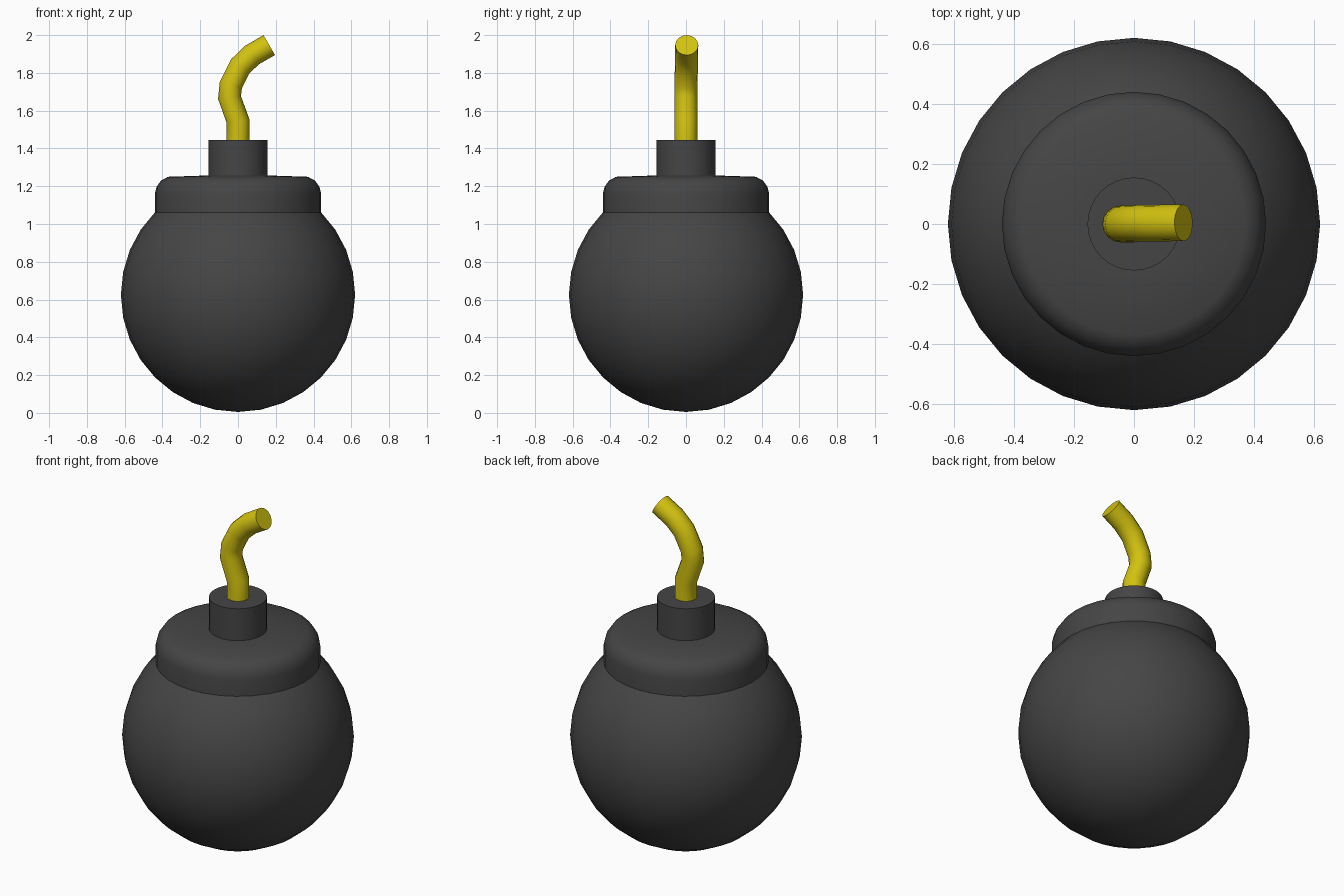
import bpy
import bmesh
from math import cos, sin, pi, radians

if "Cube" in bpy.data.objects:
    bpy.data.objects.remove(bpy.data.objects["Cube"], do_unlink=True)


def make_material(name, rgb):
    mat = bpy.data.materials.new(name)
    mat.use_nodes = True
    mat.diffuse_color = (*rgb, 1)
    mat.node_tree.nodes["Principled BSDF"].inputs["Base Color"].default_value = (*rgb, 1)
    return mat


def finish(obj, name, mat, angle=40):
    obj.name = name
    obj.data.materials.clear()
    obj.data.materials.append(mat)
    bpy.ops.object.select_all(action='DESELECT')
    obj.select_set(True)
    bpy.context.view_layer.objects.active = obj
    bpy.ops.object.shade_smooth_by_angle(angle=radians(angle))


def lathe(name, profile, mat, segments=32, angle=40):
    """Closed solid of revolution from (radius, height) points."""
    bm = bmesh.new()
    rings = [[bm.verts.new((r * cos(2 * pi * i / segments), r * sin(2 * pi * i / segments), z))
              for i in range(segments)] for r, z in profile]
    for low, high in zip(rings, rings[1:]):
        for i in range(segments):
            j = (i + 1) % segments
            bm.faces.new((low[i], low[j], high[j], high[i]))
    bm.faces.new(rings[0][::-1])
    bm.faces.new(rings[-1])
    mesh = bpy.data.meshes.new(name)
    bm.to_mesh(mesh)
    bm.free()
    obj = bpy.data.objects.new(name, mesh)
    bpy.context.collection.objects.link(obj)
    finish(obj, name, mat, angle)


iron = make_material("dark_grey", (0.06, 0.06, 0.06))
cord = make_material("yellow", (0.65, 0.54, 0.005))

# Round body
bpy.ops.mesh.primitive_uv_sphere_add(segments=32, ring_count=16, radius=0.62, location=(0, 0, 0.625))
finish(bpy.context.object, "body", iron)

# Collar with a rounded upper rim
lathe("collar", [(0.44, 1.0), (0.44, 1.16), (0.432, 1.195), (0.408, 1.23),
                 (0.37, 1.25), (0.16, 1.257)], iron)

# Cap that holds the fuse
lathe("cap", [(0.155, 1.2), (0.155, 1.445)], iron)

# Bent fuse
path = [(0, 0, 1.42), (0, 0, 1.545), (-0.045, 0, 1.67), (-0.038, 0, 1.735),
        (0.012, 0.002, 1.835), (0.075, 0.003, 1.895), (0.165, 0.004, 1.947)]
curve = bpy.data.curves.new("fuse", 'CURVE')
curve.dimensions = '3D'
curve.bevel_depth = 0.061
curve.bevel_resolution = 6
curve.use_fill_caps = True
spline = curve.splines.new('POLY')
spline.points.add(len(path) - 1)
for point, co in zip(spline.points, path):
    point.co = (*co, 1)
fuse = bpy.data.objects.new("fuse", curve)
bpy.context.collection.objects.link(fuse)
bpy.ops.object.select_all(action='DESELECT')
fuse.select_set(True)
bpy.context.view_layer.objects.active = fuse
bpy.ops.object.convert(target='MESH')
fuse = bpy.context.object

# Weld the end discs so the fuse is one closed piece
bm = bmesh.new()
bm.from_mesh(fuse.data)
bmesh.ops.remove_doubles(bm, verts=bm.verts, dist=0.0005)
bmesh.ops.recalc_face_normals(bm, faces=bm.faces)
bm.to_mesh(fuse.data)
bm.free()
finish(fuse, "fuse", cord, 50)
